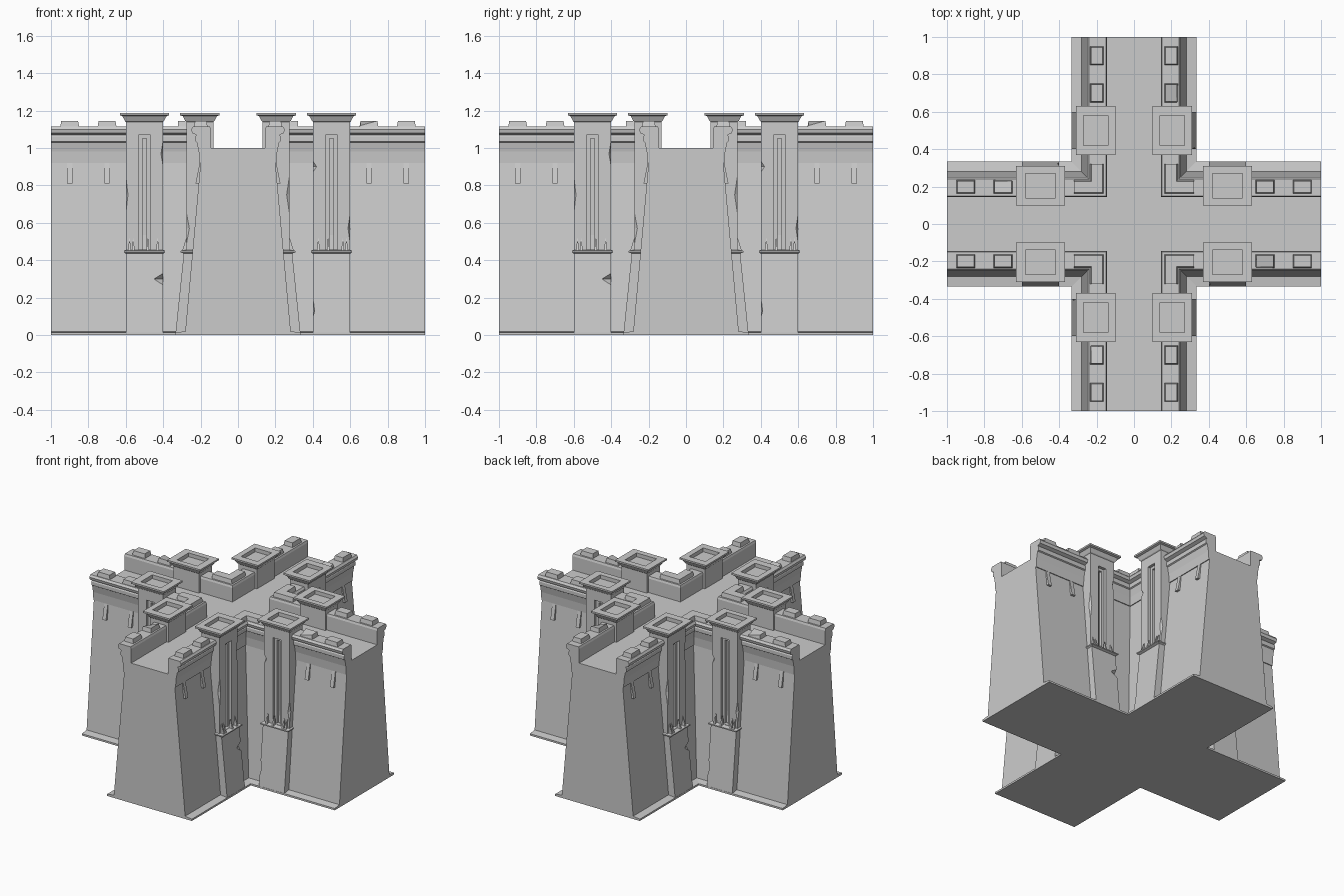
import bpy, bmesh, math
from mathutils import Matrix

cube = bpy.data.objects.get("Cube")
if cube:
    bpy.data.objects.remove(cube, do_unlink=True)

stone = bpy.data.materials.new("grey_stone")
stone.use_nodes = True
stone.diffuse_color = (0.6, 0.6, 0.6, 1)
bsdf = stone.node_tree.nodes["Principled BSDF"]
bsdf.inputs["Base Color"].default_value = stone.diffuse_color
bsdf.inputs["Roughness"].default_value = 0.9


def finish(bm, name):
    """Turn a bmesh into a stone object."""
    mesh = bpy.data.meshes.new(name)
    bm.to_mesh(mesh)
    bm.free()
    mesh.materials.append(stone)
    obj = bpy.data.objects.new(name, mesh)
    bpy.context.collection.objects.link(obj)
    return obj


def place(u, v, z, swap):
    """u runs along an arm, v across it; swap picks the arm along y."""
    return (v, u, z) if swap else (u, v, z)


def loft(bm, rings, u, swap=False):
    """Closed stack of rectangles: half length, inner v, outer v, height."""
    loops = [[bm.verts.new(place(u + s * h, v, z, swap))
              for s, v in ((-1, a), (1, a), (1, b), (-1, b))]
             for h, a, b, z in rings]
    faces = [bm.faces.new(loops[0]), bm.faces.new(loops[-1])]
    for lo, hi in zip(loops, loops[1:]):
        for i in range(4):
            j = (i + 1) % 4
            faces.append(bm.faces.new((lo[i], lo[j], hi[j], hi[i])))
    bmesh.ops.recalc_face_normals(bm, faces=faces)
    return loops


def sweep(bm, profile, length):
    """Sweep a closed profile round the mitred inner corner of two arms."""
    rows = [[bm.verts.new(p) for p in ((length, d, z), (d, d, z), (d, length, z))]
            for d, z in profile]
    for a, b in zip(rows, rows[1:] + rows[:1]):
        for i in (0, 1):
            bm.faces.new((a[i], a[i + 1], b[i + 1], b[i]))
    for i in (0, 2):
        bm.faces.new([r[i] for r in rows])
    bmesh.ops.recalc_face_normals(bm, faces=bm.faces)


def four_quarters(bm):
    """Repeat a quarter around the vertical axis."""
    bmesh.ops.spin(bm, geom=bm.verts[:] + bm.edges[:] + bm.faces[:],
                   cent=(0, 0, 0), axis=(0, 0, 1), angle=math.pi * 1.5,
                   steps=3, use_duplicate=True)


# Crossing walls: plinth ledge, battered wall, flared band, cornice, walkway
wall_profile = [(0, 0), (0.335, 0), (0.335, 0.013), (0.282, 0.02), (0.2, 0.92),
                (0.206, 0.92), (0.21, 0.98), (0.22, 1.03), (0.228, 1.035),
                (0.228, 1.06), (0.222, 1.07), (0.245, 1.08), (0.25, 1.1),
                (0.24, 1.115), (0.15, 1.115), (0.145, 1.1), (0.145, 1), (0, 1)]
bm = bmesh.new()
sweep(bm, wall_profile, 1)
seam = [f for f in bm.faces if min(f.calc_center_median().xy) < 1e-5]
bmesh.ops.delete(bm, geom=seam, context="FACES")
four_quarters(bm)
bmesh.ops.remove_doubles(bm, verts=bm.verts, dist=1e-4)
bmesh.ops.dissolve_limit(bm, angle_limit=0.002, verts=bm.verts, edges=bm.edges)
finish(bm, "crossing_walls")

# Corner merlons
bm = bmesh.new()
sweep(bm, [(0.162, 1.11), (0.235, 1.11), (0.228, 1.145), (0.168, 1.145)], 0.32)
four_quarters(bm)
finish(bm, "corner_merlons")

# Single merlons, one of them chipped, and the wedge brackets beneath them
bm = bmesh.new()
for swap in (False, True):
    for u in (0.7, 0.9):
        loops = loft(bm, [(0.051, 0.162, 0.235, 1.11), (0.045, 0.168, 0.23, 1.145)],
                     u, swap)
        if swap and u < 0.8:
            loops[-1][3].co.z -= 0.025
four_quarters(bm)
finish(bm, "merlons")

bm = bmesh.new()
for swap in (False, True):
    for u in (0.7, 0.9):
        loft(bm, [(0.014, 0.18, 0.227, 0.81), (0.014, 0.18, 0.204, 0.925)], u, swap)
four_quarters(bm)
finish(bm, "wedge_brackets")

# Towers: battered base, ledge, shaft, flared cap with sunken top
tower_rings = [(0.1, 0.13, 0.335, 0), (0.1, 0.13, 0.29, 0.435),
               (0.11, 0.13, 0.307, 0.442), (0.11, 0.13, 0.307, 0.45),
               (0.1, 0.13, 0.275, 0.455), (0.1, 0.13, 0.275, 1.14),
               (0.105, 0.125, 0.282, 1.145), (0.118, 0.113, 0.295, 1.17),
               (0.131, 0.1, 0.31, 1.175), (0.131, 0.1, 0.31, 1.187),
               (0.08, 0.14, 0.27, 1.187), (0.08, 0.14, 0.27, 1.16)]
niches = [[(0.032, 0.255, 0.35, 0.457), (0.032, 0.255, 0.35, 1.07)],
          [(0.011, 0.235, 0.35, 0.457), (0.011, 0.235, 0.35, 1.05)]]
# Broken edges on each kind of tower: position, then size
chips = {False: [((-0.1, 0.305, 0.3), (0.05, 0.03, 0.035)),
                 ((-0.1, 0.275, 0.97), (0.012, 0.015, 0.07)),
                 ((0.1, 0.275, 0.75), (0.012, 0.015, 0.1))],
         True: [((-0.1, 0.275, 0.9), (0.02, 0.02, 0.03)),
                ((-0.1, 0.318, 0.13), (0.012, 0.015, 0.07)),
                ((0.1, 0.275, 0.57), (0.012, 0.015, 0.08))]}


def cut(obj, bm):
    """Subtract a bmesh from an object and remove the cutter."""
    cutter = finish(bm, "cutter")
    cutter.hide_render = True
    mod = obj.modifiers.new("cut", "BOOLEAN")
    mod.operation, mod.solver, mod.object = "DIFFERENCE", "EXACT", cutter
    bpy.context.view_layer.update()
    graph = bpy.context.evaluated_depsgraph_get()
    mesh = bpy.data.meshes.new_from_object(obj.evaluated_get(graph))
    obj.modifiers.clear()
    obj.data = mesh
    bpy.data.objects.remove(cutter, do_unlink=True)


for swap in (False, True):
    name = "tower_on_y_arm" if swap else "tower_on_x_arm"
    bm = bmesh.new()
    loft(bm, tower_rings, 0.5, swap)
    tower = finish(bm, name)
    for niche in niches:
        bm = bmesh.new()
        loft(bm, niche, 0.5, swap)
        cut(tower, bm)
    for (u, v, z), size in chips[swap]:
        bm = bmesh.new()
        spot = Matrix.Translation(place(0.5 + u, v, z, swap))
        scale = Matrix.Diagonal((*place(*size, swap), 1))
        bmesh.ops.create_uvsphere(bm, u_segments=4, v_segments=2, radius=1,
                                  matrix=spot @ scale)
        cut(tower, bm)

    # Small spikes standing on the tower ledge
    bm = bmesh.new()
    for u in (-0.07, -0.018, 0.06, 0.08):
        loft(bm, [(0.008, 0.27, 0.3, 0.445), (0.002, 0.274, 0.278, 0.515)],
             0.5 + u, swap)
    spikes = finish(bm, name + "_ledge_spikes")

    for part in (tower, spikes):
        for k in (1, 2, 3):
            copy = part.copy()
            copy.name = f"{part.name}_{k + 1}"
            copy.rotation_euler.z = k * math.pi / 2
            bpy.context.collection.objects.link(copy)
